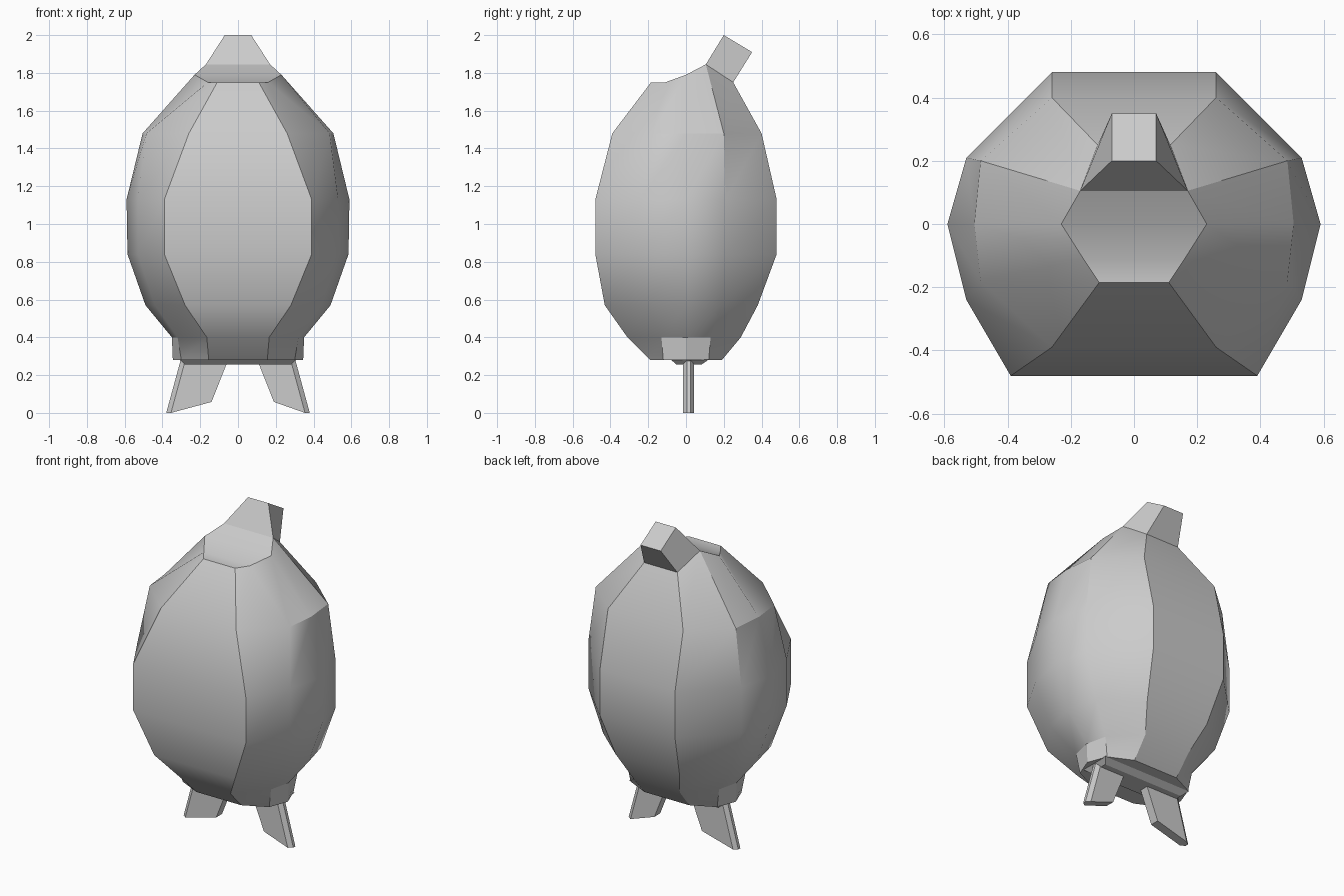
import bpy, bmesh, math

if "Cube" in bpy.data.objects:
    bpy.data.objects.remove(bpy.data.objects["Cube"])


def finish(name, bm):
    bmesh.ops.recalc_face_normals(bm, faces=bm.faces)
    mesh = bpy.data.meshes.new(name)
    bm.to_mesh(mesh)
    bm.free()
    ob = bpy.data.objects.new(name, mesh)
    bpy.context.collection.objects.link(ob)
    bpy.ops.object.select_all(action='DESELECT')
    ob.select_set(True)
    bpy.context.view_layer.objects.active = ob
    bpy.ops.object.shade_smooth_by_angle(angle=math.radians(30))
    return ob


def loft(bm, rings, cap_start=False, cap_end=False):
    loops = [[bm.verts.new(p) for p in r] for r in rings]
    for a, b in zip(loops, loops[1:]):
        n = len(a)
        for i in range(n):
            bm.faces.new((a[i], a[(i + 1) % n], b[(i + 1) % n], b[i]))
    if cap_start:
        bm.faces.new(loops[0][::-1])
    if cap_end:
        bm.faces.new(loops[-1])


def mirrored(half):
    """Close a right-hand half outline (front to back) into a full ring."""
    return half + [(-x, y, z) for x, y, z in reversed(half)]


# right half of each body ring: front corner, three side points, back corner
sections = [
    (0.28, [(.155, -.19), (.30, -.12), (.345, 0), (.30, .12), (.155, .19)]),
    (0.40, [(.165, -.31), (.32, -.13), (.35, 0), (.32, .13), (.16, .29)]),
    (0.57, [(.28, -.43), (.44, -.21), (.49, 0), (.44, .19), (.22, .38)]),
    (0.84, [(.39, -.48), (.53, -.24), (.585, 0), (.53, .21), (.26, .48)]),
    (1.13, [(.39, -.48), (.53, -.24), (.59, 0), (.53, .21), (.26, .48)]),
    (1.48, [(.26, -.39), (.485, -.18), (.505, 0), (.485, .20), (.26, .40)]),
]
rim = [(.11, -.185, 1.75), (.16, -.11, 1.75), (.23, 0, 1.79),
       (.17, .105, 1.845), (.115, .25, 1.75)]

# faceted egg-shaped body
bm = bmesh.new()
loft(bm, [mirrored([(x, y, z) for x, y in pts]) for z, pts in sections]
     + [mirrored(rim)], cap_start=True)
finish("body", bm)

# crown that sweeps up into the stem stub
bm = bmesh.new()
right = [bm.verts.new(p) for p in rim + [(.07, .20, 2.0), (.07, .35, 1.91)]]
left = [bm.verts.new((-v.co.x, v.co.y, v.co.z)) for v in right]
for a, b in ((0, 1), (1, 2), (2, 3), (3, 5), (5, 6), (6, 4)):
    bm.faces.new((left[a], right[a], right[b], left[b]))
for side in (right, left):
    bm.faces.new((side[3], side[5], side[6], side[4]))
finish("stem", bm)

# shallow plate under the body
bm = bmesh.new()
loft(bm, [[(-.28, -.05, .255), (.28, -.05, .255), (.28, .08, .255), (-.28, .08, .255)],
          [(-.31, -.08, .282), (.31, -.08, .282), (.31, .12, .282), (-.31, .12, .282)]],
     True, True)
finish("base_plate", bm)

# two splayed flat feet with a pointed outer edge
for name, s, inner_top, inner_low in (("left_foot", -1, .06, .14),
                                      ("right_foot", 1, .11, .19)):
    bm = bmesh.new()

    def foot_ring(xi, zi, xo, zo):
        return [(s * xi, -.015, zi), (s * (xo - .025), -.015, zo),
                (s * xo, .005, zo), (s * xo, .025, zo),
                (s * (xo - .025), .042, zo), (s * xi, .042, zi)]

    loft(bm, [foot_ring(inner_low, .058, .38, 0),
              foot_ring(inner_top, .26, .305, .275)], True, True)
    finish(name, bm)
